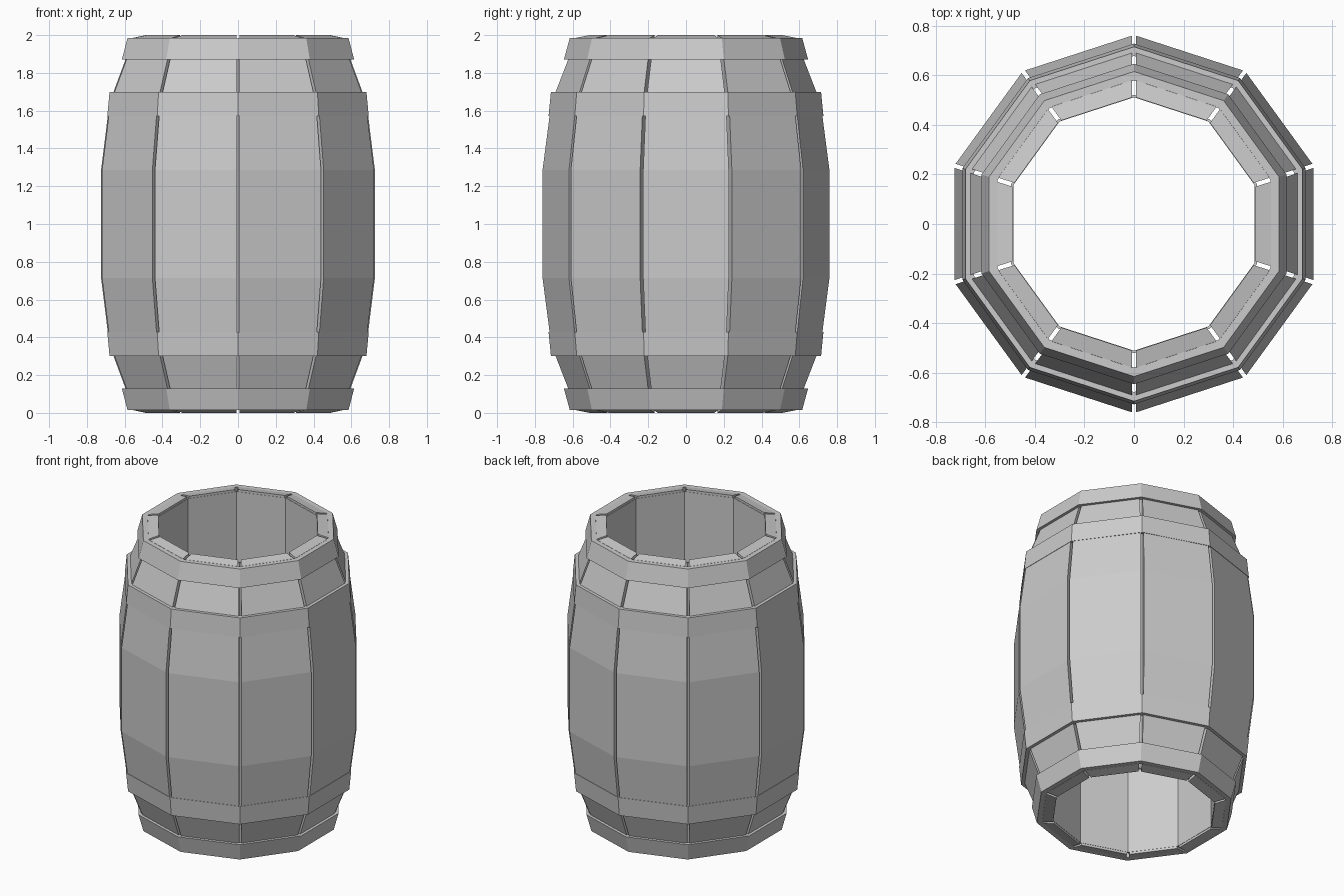
import bpy, bmesh
from math import pi, tan, cos, sin

if "Cube" in bpy.data.objects:
    bpy.data.objects.remove(bpy.data.objects["Cube"])

SIDES = 10
HALF = pi / SIDES
GAP = 0.009        # half of the slot between neighbouring staves


def finish(name, bm):
    bmesh.ops.recalc_face_normals(bm, faces=bm.faces)
    mesh = bpy.data.meshes.new(name)
    bm.to_mesh(mesh)
    bm.free()
    obj = bpy.data.objects.new(name, mesh)
    bpy.context.collection.objects.link(obj)
    return obj


def ring(name, profile):
    """Ten-sided closed ring from an (apothem, z) profile."""
    bm = bmesh.new()
    loops = []
    for i in range(SIDES):
        a = HALF * (2 * i + 1)
        loops.append([bm.verts.new((r / cos(HALF) * cos(a), r / cos(HALF) * sin(a), z))
                      for r, z in profile])
    n = len(profile)
    for i in range(SIDES):
        p, q = loops[i], loops[(i + 1) % SIDES]
        for j in range(n):
            k = (j + 1) % n
            bm.faces.new((p[j], q[j], q[k], p[k]))
    return finish(name, bm)


def mirrored(profile):
    return [(r, 2 - z) for r, z in profile]


# Staves: bulging outside, straight inside
upper = [(0.725, 1.285), (0.681, 1.64), (0.553, 1.986), (0.488, 2.0)]
outline = mirrored(upper)[::-1] + upper
for i in range(SIDES):
    bm = bmesh.new()
    a = 2 * HALF * i
    c, s = cos(a), sin(a)
    sides = []
    for sign in (-1, 1):
        row = []
        for r, z in outline:
            w = sign * (r * tan(HALF) - GAP)
            row.append(bm.verts.new((r * c - w * s, r * s + w * c, z)))
        sides.append(row)
    n = len(outline)
    for j in range(n):
        k = (j + 1) % n
        bm.faces.new((sides[0][j], sides[1][j], sides[1][k], sides[0][k]))
    for row in sides:
        bm.faces.new(row)
    finish(f"stave_{i + 1}", bm)

# Inner liner closing the slots
ring("inner_liner", [(0.486, 0.015), (0.496, 0.015), (0.496, 1.985), (0.486, 1.985)])

# Hoops
rim_hoop = [(0.55, 1.985), (0.585, 1.985), (0.615, 1.87), (0.585, 1.87)]
mid_hoop = [(0.645, 1.70), (0.68, 1.70), (0.692, 1.573), (0.67, 1.573)]
for label, prof in (("rim_hoop", rim_hoop), ("middle_hoop", mid_hoop)):
    ring("upper_" + label, prof)
    ring("lower_" + label, mirrored(prof))
